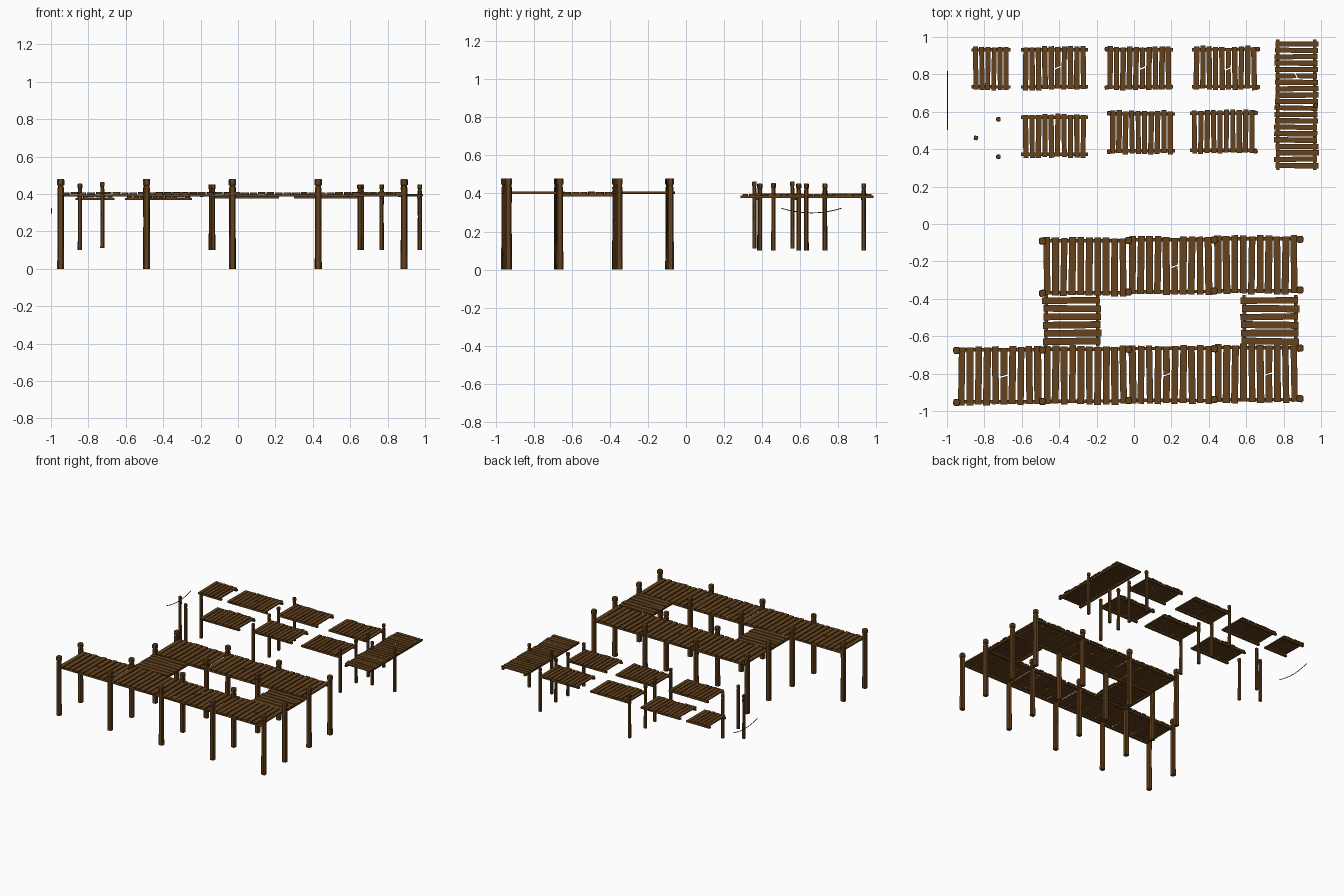
import bpy, bmesh, math, random
from mathutils import Matrix, Vector

if "Cube" in bpy.data.objects:
    bpy.data.objects.remove(bpy.data.objects["Cube"])

random.seed(4)


def material(name, colour):
    m = bpy.data.materials.new(name)
    m.diffuse_color = (*colour, 1)
    m.use_nodes = True
    m.node_tree.nodes["Principled BSDF"].inputs["Base Color"].default_value = m.diffuse_color
    return m


WOOD = material("brown_wood", (0.13, 0.055, 0.012))
ROPE = material("dark_rope", (0.06, 0.035, 0.015))


def finish(bm, name, mat):
    bmesh.ops.recalc_face_normals(bm, faces=bm.faces[:])
    me = bpy.data.meshes.new(name)
    bm.to_mesh(me)
    bm.free()
    me.materials.append(mat)
    ob = bpy.data.objects.new(name, me)
    bpy.context.collection.objects.link(ob)
    return ob


def box(bm, centre, size, turn=0.0, skew=(0, 0)):
    """Box turned about z; skew slants its -y and +y ends like a snapped board."""
    verts = bmesh.ops.create_cube(bm, size=1)["verts"]
    rot = Matrix.Rotation(turn, 3, 'Z')
    for v in verts:
        p = Vector((v.co.x * size[0], v.co.y * size[1], v.co.z * size[2]))
        p.y += (skew[1] if v.co.y > 0 else skew[0]) * v.co.x
        v.co = rot @ p + Vector(centre)


def deck(name, cx, cy, length, width, count, top, broken=None, along_y=False, thick=0.011):
    """Crosswise planks on two rails; optional snapped plank."""
    bm = bmesh.new()
    pitch = length / count
    w = pitch * 0.80
    for i in range(count):
        x = -length / 2 + (i + 0.5) * pitch
        y = random.uniform(-0.005, 0.005)
        turn = random.uniform(-0.02, 0.02)
        z = top - thick / 2 + random.uniform(-0.0015, 0.0015)
        size = w * random.uniform(0.93, 1.07)
        if i == broken:
            half = width / 2 - 0.007
            box(bm, (x, y - width / 4, z), (size, half, thick), turn, (0, 0.012))
            box(bm, (x, y + width / 4, z), (size, half, thick), -turn, (0.012, 0))
        else:
            box(bm, (x, y, z), (size, width, thick), turn)
    # rails poke out slightly past the planks
    for s in (-1, 1):
        box(bm, (0, s * (width / 2 - 0.016), top - thick - 0.006),
            (length + 0.014, 0.018, 0.013), random.uniform(-0.006, 0.006))
    ob = finish(bm, name, WOOD)
    ob.location = (cx, cy, 0)
    if along_y:
        ob.rotation_euler.z = math.pi / 2
    return ob


def post(name, x, y, z0, z1, w, cap):
    """Square post with chamfered corners, a neck groove and a wider cap."""
    bm = bmesh.new()
    rings = []
    for z, f in ((z0, 1.05), (z0 + (z1 - z0) * 0.5, 0.97), (z1 - cap, 1.0),
                 (z1 - cap, 0.85), (z1 - cap * 0.75, 0.85), (z1 - cap * 0.7, 1.1),
                 (z1 - cap * 0.12, 1.1), (z1, 0.95)):
        h, c = w / 2 * f, w / 2 * f * 0.6
        pts = [(h, -c), (h, c), (c, h), (-c, h), (-h, c), (-h, -c), (-c, -h), (c, -h)]
        rings.append([bm.verts.new((px, py, z)) for px, py in pts])
    for a, b in zip(rings, rings[1:]):
        for i in range(8):
            j = (i + 1) % 8
            bm.faces.new((a[i], a[j], b[j], b[i]))
    bm.faces.new(rings[0][::-1])
    bm.faces.new(rings[-1])
    ob = finish(bm, name, WOOD)
    ob.location = (x, y, 0)
    ob.rotation_euler.z = random.uniform(-0.12, 0.12)


# assembled pier: front walkway, back walkway, two cross walkways
for i, snapped in enumerate((5, None, 4, 6)):
    deck("front_walkway", -0.718 + 0.457 * i, -0.812 + 0.004 * i, 0.452, 0.31, 10, 0.409, snapped)
for i, snapped in enumerate((None, 5, None)):
    deck("back_walkway", -0.262 + 0.457 * i, -0.228 + 0.005 * i, 0.452, 0.31, 10, 0.409, snapped)
for x in (-0.332, 0.727):
    deck("cross_walkway", x, -0.518, 0.262, 0.308, 6, 0.408, None, True)

# pier posts
for i in range(5):
    x = -0.948 + 0.459 * i
    post("pier_post", x, -0.954 + 0.005 * i, 0, 0.48, 0.034, 0.045)
    post("pier_post", x, -0.676 + 0.003 * i, 0, 0.48, 0.034, 0.045)
    if i:
        post("pier_post", x, -0.376 + 0.006 * i, 0, 0.48, 0.034, 0.045)
        post("pier_post", x, -0.094 + 0.003 * i, 0, 0.48, 0.034, 0.045)

# loose deck sections: centre x, centre y, length, plank count, top, snapped plank
for cx, cy, ln, n, top, snapped in (
        (-0.765, 0.832, 0.195, 6, 0.388, None),
        (-0.425, 0.832, 0.342, 10, 0.388, 5),
        (0.028, 0.832, 0.346, 10, 0.398, 5),
        (0.488, 0.834, 0.342, 10, 0.398, 5),
        (-0.425, 0.472, 0.342, 10, 0.388, None),
        (0.040, 0.490, 0.342, 10, 0.398, None),
        (0.477, 0.493, 0.342, 10, 0.398, None)):
    deck("loose_deck", cx, cy, ln, 0.230, n, top, snapped, thick=0.009)
deck("long_deck_front", 0.868, 0.466, 0.342, 0.230, 10, 0.398, None, True, 0.009)
deck("long_deck_back", 0.868, 0.809, 0.342, 0.230, 10, 0.398, 4, True, 0.009)

# small posts under the loose decks
for x, y in ((-0.145, 0.73), (-0.145, 0.935), (-0.133, 0.386), (-0.133, 0.592),
             (0.662, 0.732), (0.662, 0.935), (0.650, 0.389), (0.650, 0.594),
             (0.768, 0.634), (0.972, 0.632)):
    post("small_post", x, y, 0.10, 0.452, 0.0215, 0.034)

# free-standing posts
post("free_post", -0.845, 0.46, 0.10, 0.455, 0.0215, 0.034)
post("free_post", -0.725, 0.56, 0.11, 0.464, 0.0215, 0.034)
post("free_post", -0.725, 0.36, 0.11, 0.464, 0.0215, 0.034)

# sagging rope
cu = bpy.data.curves.new("rope", 'CURVE')
cu.dimensions = '3D'
cu.bevel_depth = 0.0025
cu.bevel_resolution = 1
cu.use_fill_caps = True
sp = cu.splines.new('POLY')
sp.points.add(10)
for i, p in enumerate(sp.points):
    t = i / 5 - 1
    p.co = (-0.9975, 0.66 + 0.157 * t, 0.298 + 0.024 * t * t, 1)
cu.materials.append(ROPE)
bpy.context.collection.objects.link(bpy.data.objects.new("rope", cu))
